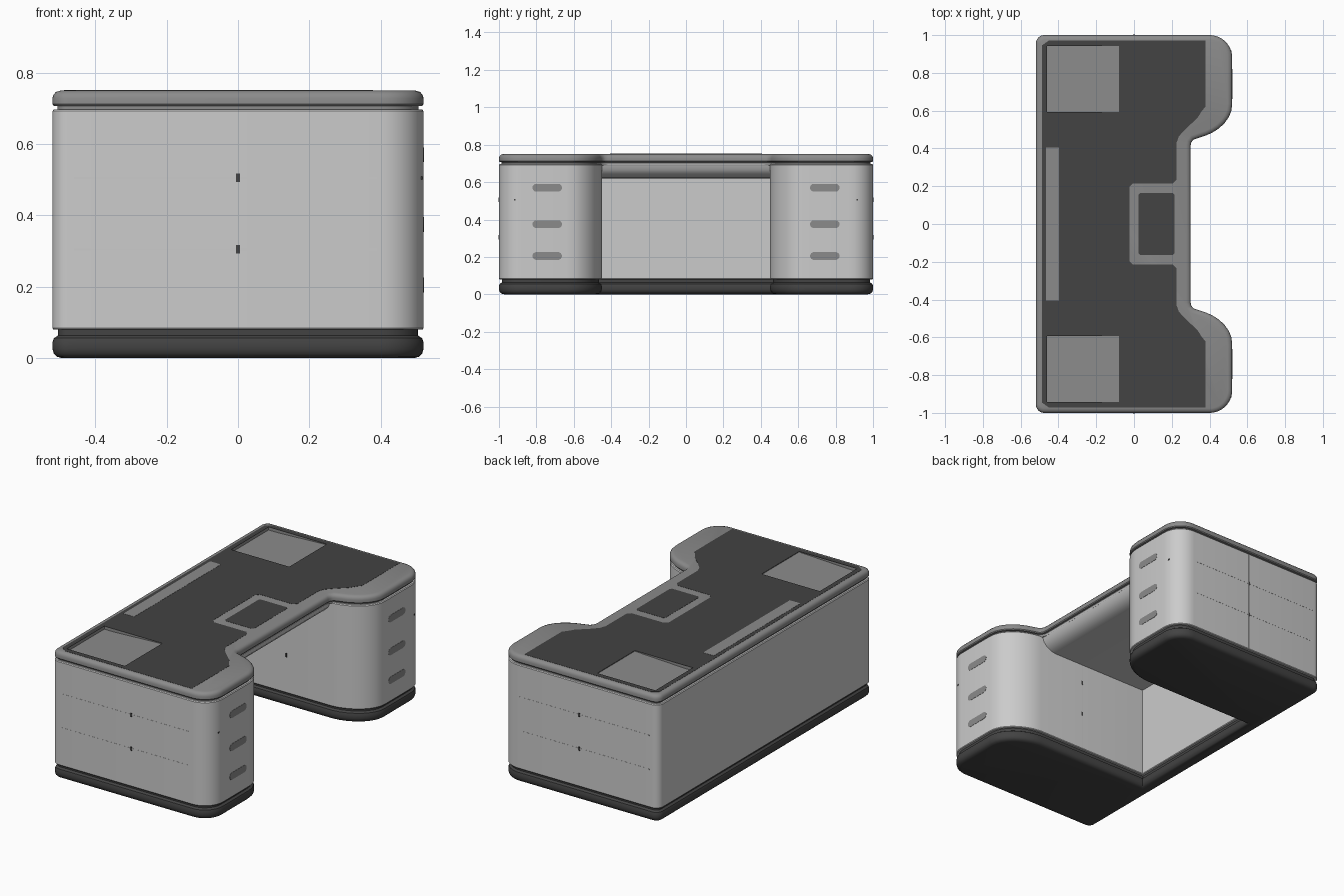
import bpy, bmesh, math
from mathutils import Vector

if "Cube" in bpy.data.objects:
    bpy.data.objects.remove(bpy.data.objects["Cube"])


def material(name, v):
    m = bpy.data.materials.new(name)
    m.diffuse_color = (v, v, v, 1)
    m.use_nodes = True
    m.node_tree.nodes["Principled BSDF"].inputs["Base Color"].default_value = m.diffuse_color
    return m


LIGHT = material("light_panel", 0.60)
GREY = material("mid_grey", 0.26)
DARK = material("dark_grey", 0.056)


def finish(name, bm, mat):
    bmesh.ops.recalc_face_normals(bm, faces=bm.faces)
    me = bpy.data.meshes.new(name)
    bm.to_mesh(me)
    bm.free()
    me.materials.append(mat)
    ob = bpy.data.objects.new(name, me)
    bpy.context.collection.objects.link(ob)
    return ob


def smooth(ob, angle=35):
    bpy.ops.object.select_all(action='DESELECT')
    ob.select_set(True)
    bpy.context.view_layer.objects.active = ob
    bpy.ops.object.shade_smooth_by_angle(angle=math.radians(angle))


def inset(pts, d):
    """Offset a counter-clockwise outline inwards with mitred corners."""
    out = []
    for i, p in enumerate(pts):
        p = Vector(p)
        a = (p - Vector(pts[i - 1])).normalized()
        b = (Vector(pts[(i + 1) % len(pts)]) - p).normalized()
        na, nb = Vector((-a.y, a.x)), Vector((-b.y, b.x))
        out.append(p + (na + nb) * d / (1 + na.dot(nb)))
    return out


def loft(name, pts, layers, mat):
    """Stack inset copies of an outline; layers = (inset, z)."""
    bm = bmesh.new()
    rings = [[bm.verts.new((q.x, q.y, z)) for q in inset(pts, d)] for d, z in layers]
    n = len(pts)
    for lo, hi in zip(rings, rings[1:]):
        for i in range(n):
            j = (i + 1) % n
            bm.faces.new((lo[i], lo[j], hi[j], hi[i]))
    bm.faces.new(rings[0][::-1])
    bm.faces.new(rings[-1])
    return finish(name, bm, mat)


def prism(name, prof, y0, y1, mat):
    """Extrude an x-z profile along y."""
    bm = bmesh.new()
    a = [bm.verts.new((x, y0, z)) for x, z in prof]
    b = [bm.verts.new((x, y1, z)) for x, z in prof]
    n = len(prof)
    for i in range(n):
        j = (i + 1) % n
        bm.faces.new((a[i], a[j], b[j], b[i]))
    bm.faces.new(a)
    bm.faces.new(b)
    return finish(name, bm, mat)


def box(name, x, y, z, mat):
    return prism(name, [(x[0], z[0]), (x[1], z[0]), (x[1], z[1]), (x[0], z[1])], y[0], y[1], mat)


def arc(cx, cy, r, a0, a1, n=10):
    return [(cx + r * math.cos(math.radians(a0 + (a1 - a0) * i / n)),
             cy + r * math.sin(math.radians(a0 + (a1 - a0) * i / n))) for i in range(n + 1)]


def mirrored(half):
    return [(x, -y) for x, y in reversed(half)] + half


# Outlines: upper half only, mirrored across y = 0
outer = arc(0.40, 0.88, 0.12, 0, 90) + arc(-0.475, 0.955, 0.045, 90, 180, 6)
sweep = [(0.345, 0.457), (0.385, 0.47), (0.42, 0.487), (0.452, 0.508), (0.48, 0.535),
         (0.502, 0.566), (0.515, 0.598), (0.52, 0.635)]
top_outline = mirrored([(0.30, 0.415), (0.303, 0.432), (0.315, 0.447)] + sweep + outer)
u_outline = mirrored([(-0.44, 0.45), (0.30, 0.45)] + sweep + outer)

# Plinth with rounded edges and a shadow groove
smooth(loft("plinth", u_outline, [(0.028, 0), (0.013, 0.004), (0.004, 0.013), (0, 0.026), (0, 0.044),
                                  (0.004, 0.056), (0.016, 0.064), (0.016, 0.09)], DARK))
# Cabinet body and the lintel above the kneehole
smooth(loft("cabinet_body", u_outline, [(0.016, 0.08), (0.003, 0.08), (0, 0.084), (0, 0.692),
                                        (0.004, 0.697), (0.016, 0.697)], LIGHT))
smooth(prism("kneehole_lintel", [(-0.445, 0.697), (-0.445, 0.62), (0.19, 0.62), (0.225, 0.625),
                                 (0.255, 0.641), (0.278, 0.665), (0.288, 0.697)], -0.452, 0.452, LIGHT))

# Desk top slab with rounded rim
slab = loft("desk_top", top_outline, [(0.014, 0.69), (0.014, 0.706), (0.004, 0.707), (0, 0.712), (0, 0.728),
                                      (0.003, 0.738), (0.010, 0.746), (0.024, 0.75)], GREY)

# Dark writing surface with a notch for the central frame
half = [(-0.025, 0.195), (-0.005, 0.215), (0.205, 0.215), (0.225, 0.235), (0.225, 0.43),
        (0.238, 0.465), (0.275, 0.505), (0.335, 0.56), (0.36, 0.60), (0.378, 0.62),
        (0.378, 0.972), (-0.45, 0.972), (-0.488, 0.945)]
inlay = loft("writing_surface", mirrored(half), [(0, 0.7485), (0, 0.751)], DARK)
pad = [(0.025, 0.155), (0.035, 0.165), (0.205, 0.165), (0.215, 0.155)]
loft("centre_pad", mirrored(pad[::-1]), [(0, 0.7485), (0, 0.751)], DARK)
box("rear_strip", (-0.466, -0.396), (-0.405, 0.405), (0.7485, 0.752), GREY)

# Sloped corner trays cut into the top
for s in (-1, 1):
    cut = prism("tray_cutter", [(-0.46, 0.8), (-0.46, 0.733), (-0.40, 0.733), (-0.08, 0.747), (-0.08, 0.8)],
                min(s * 0.593, s * 0.943), max(s * 0.593, s * 0.943), GREY)
    for ob in (slab, inlay):
        mod = ob.modifiers.new("tray", 'BOOLEAN')
        mod.object = cut
        mod.operation = 'DIFFERENCE'
        mod.solver = 'EXACT'
        bpy.context.view_layer.objects.active = ob
        bpy.ops.object.modifier_apply(modifier=mod.name)
    bpy.data.objects.remove(cut)
smooth(slab)

# Drawer handles on the pedestal ends
for s in (-1, 1):
    for k, z in enumerate((0.205, 0.375, 0.57)):
        bm = bmesh.new()
        cy, r = s * 0.742, 0.021
        ring = arc(cy + 0.058, z, r, -90, 90, 8) + arc(cy - 0.058, z, r, 90, 270, 8)
        f = bm.faces.new([bm.verts.new((0.516, y, q)) for y, q in ring])
        ext = bmesh.ops.extrude_face_region(bm, geom=[f])["geom"]
        bmesh.ops.translate(bm, vec=(0.0055, 0, 0), verts=[v for v in ext if isinstance(v, bmesh.types.BMVert)])
        finish(f"drawer_handle_{k}", bm, GREY)

# Panel seams and small dark joint studs on the pedestal sides
for s in (-1, 1):
    for wall in (s, s * 0.45):
        y = (wall - 0.001, wall + 0.001)
        box("seam_upright", (-0.003, 0.003), y, (0.086, 0.69), LIGHT)
        for z in (0.305, 0.505):
            if abs(wall) == 1:
                box("seam_level", (-0.46, 0.39), (wall - 0.0008, wall + 0.0008), (z - 0.003, z + 0.003), LIGHT)
            box("joint_stud", (-0.005, 0.005), (wall - 0.002, wall + 0.002), (z - 0.012, z + 0.012), DARK)
    for yy in (0.915,):
        box("end_stud", (0.512, 0.5165), (s * yy - 0.004, s * yy + 0.004), (0.501, 0.509), DARK)
